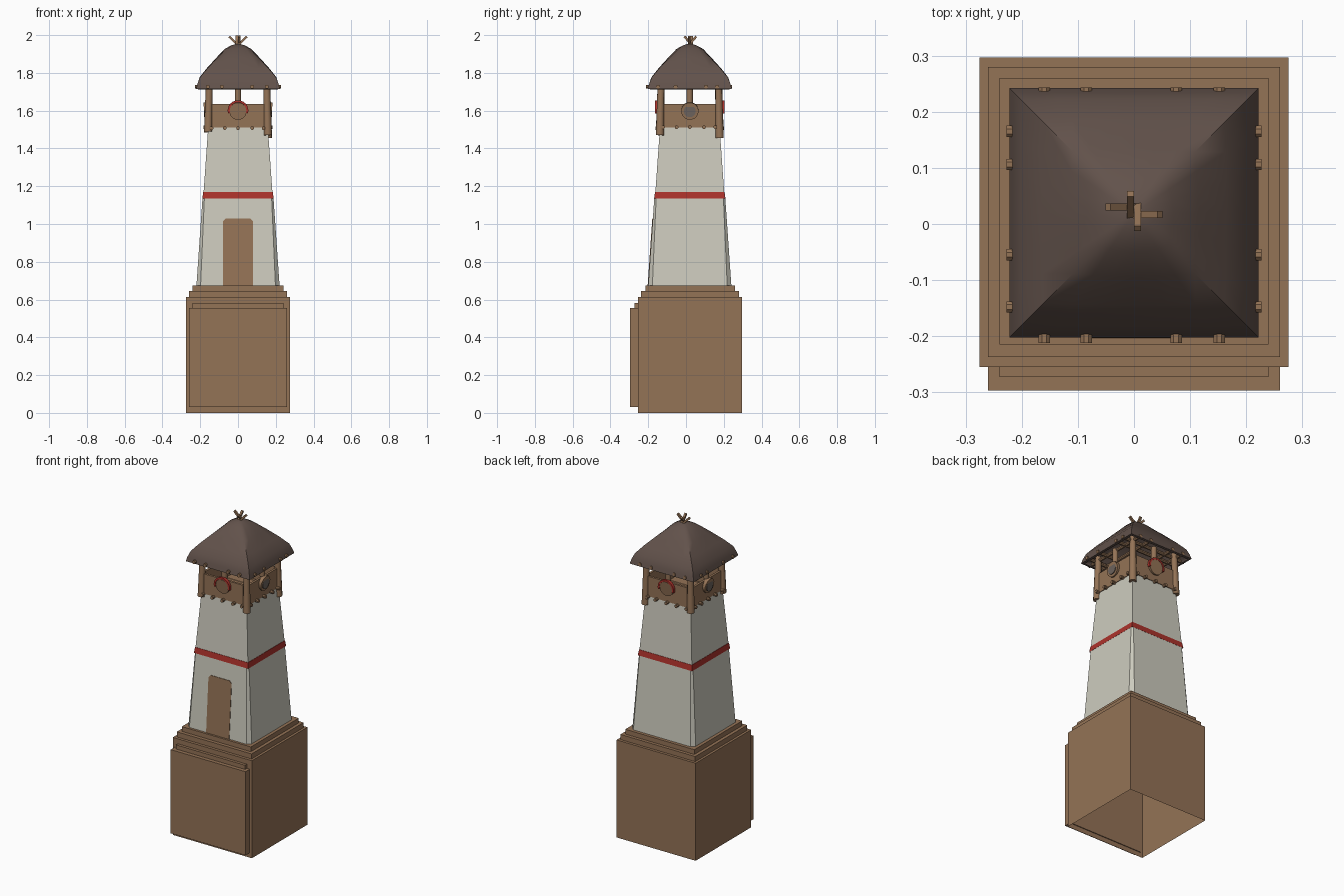
import bpy, bmesh, math
from mathutils import Vector

if "Cube" in bpy.data.objects:
    bpy.data.objects.remove(bpy.data.objects["Cube"])

CY = 0.02  # tower axis sits slightly behind the origin


def mat(name, r, g, b):
    m = bpy.data.materials.new(name)
    lin = [((c / 255 + 0.055) / 1.055) ** 2.4 for c in (r, g, b)]
    m.diffuse_color = (*lin, 1)
    m.use_nodes = True
    m.node_tree.nodes["Principled BSDF"].inputs["Base Color"].default_value = m.diffuse_color
    return m


WOOD = mat("brown wood", 148, 115, 86)
WHITE = mat("off white plaster", 205, 203, 190)
RED = mat("red paint", 172, 50, 43)
ROOF = mat("dark roof", 98, 82, 75)
GREY = mat("grey metal", 108, 98, 92)


def finish(name, bm, m, smooth=None):
    bmesh.ops.recalc_face_normals(bm, faces=bm.faces)
    me = bpy.data.meshes.new(name)
    bm.to_mesh(me)
    bm.free()
    me.materials.append(m)
    ob = bpy.data.objects.new(name, me)
    bpy.context.collection.objects.link(ob)
    if smooth:
        bpy.ops.object.select_all(action='DESELECT')
        ob.select_set(True)
        bpy.context.view_layer.objects.active = ob
        bpy.ops.object.shade_smooth_by_angle(angle=math.radians(smooth))
    return ob


def loft(name, loops, m, bottom=True, top=True, smooth=None):
    bm = bmesh.new()
    rings = [[bm.verts.new(p) for p in lp] for lp in loops]
    n = len(rings[0])
    for a, b in zip(rings, rings[1:]):
        for i in range(n):
            j = (i + 1) % n
            bm.faces.new((a[i], a[j], b[j], b[i]))
    if bottom:
        bm.faces.new(rings[0])
    if top:
        bm.faces.new(rings[-1])
    return finish(name, bm, m, smooth)


def rect(x0, x1, y0, y1, z):
    return [(x0, y0, z), (x1, y0, z), (x1, y1, z), (x0, y1, z)]


def box(name, x0, x1, y0, y1, z0, z1, m, bottom=True):
    return loft(name, [rect(x0, x1, y0, y1, z0), rect(x0, x1, y0, y1, z1)], m, bottom)


def square(h, z, c=0.0):
    """Square ring about the tower axis, with optional corner chamfer c."""
    if c == 0:
        return rect(-h, h, CY - h, CY + h, z)
    k = h - c
    return [(x, y + CY, z) for x, y in ((-k, -h), (k, -h), (h, -k), (h, k),
                                        (k, h), (-k, h), (-h, k), (-h, -k))]


def rod(name, p, q, r, m=WOOD, sides=10, r2=None):
    p, q = Vector(p), Vector(q)
    rot = (q - p).to_track_quat('Z', 'Y')
    ring = lambda c, s: [c + rot @ Vector((s * math.cos(t), s * math.sin(t), 0)) for t in
                         (math.tau * (i + 0.5) / sides for i in range(sides))]
    return loft(name, [ring(p, r), ring(q, r2 or r)], m, smooth=40 if sides > 6 else None)


# stepped base, open underneath
tiers = [(.275, -.255, .297, 0), (.275, -.255, .297, .613), (.26, -.237, .28, .613),
         (.26, -.237, .28, .645), (.24, -.215, .26, .645), (.24, -.215, .26, .675)]
loft("stepped_base", [rect(-x, x, a, b, z) for x, a, b, z in tiers], WOOD, bottom=False)
box("front_panel", -.26, .26, -.297, -.25, .03, .556, WOOD)
box("front_panel_step", -.24, .24, -.273, -.25, .556, .582, WOOD)

# tower body and stripe
loft("lower_tower", [square(.22, .675, .022), square(.188, 1.137, .01)], WHITE)
loft("red_stripe", [square(.189, 1.135), square(.184, 1.17)], RED)
loft("upper_tower", [square(.182, 1.17), square(.158, 1.51)], WHITE)

# door plate lying on the sloping front wall
door = [(-.08, .675), (.08, .675), (.08, 1.015), (.065, 1.03), (-.065, 1.03), (-.08, 1.015)]
wall_y = lambda z: CY - .22 + .032 * (z - .675) / .462
loft("door", [[(x, wall_y(z) - d, z) for x, z in door] for d in (-.003, .003)], WOOD)

# lookout floor and parapet
box("lookout_floor", -.155, .155, CY - .155, CY + .155, 1.505, 1.52, WOOD)
H = .162
for s, n in ((-1, "front"), (1, "back")):
    y0, y1 = sorted((CY + s * H, CY + s * (H - .014)))
    box(n + "_parapet", -H, H, y0, y1, 1.51, 1.635, WOOD)
for s, n in ((-1, "left"), (1, "right")):
    x0, x1 = sorted((s * H, s * (H - .014)))
    box(n + "_parapet", x0, x1, CY - H + .014, CY + H - .014, 1.51, 1.635, WOOD)

# corner posts, slightly uneven
for x, y, z in ((-1, -1, 1.49), (1, -1, 1.47), (1, 1, 1.455), (-1, 1, 1.485)):
    rod("corner_post", (x * .158, CY + y * .158, z), (x * .152, CY + y * .152, 1.75), .022, r2=.018)

# floor joist ends poking out under the parapet
for t in (-.14, -.07, 0, .075, .135):
    rod("floor_joist", (t, CY - .182, 1.508), (t, CY + .182, 1.508), .010, sides=8)
    rod("floor_joist", (-.182, CY + t, 1.513), (.182, CY + t, 1.513), .010, sides=8)

# crossing roof rafters
for x in (-.16, -.085, .075, .152):
    rod("rafter", (x, -.212, 1.727), (x, .243, 1.727), .011, sides=8)
for y in (-.148, -.055, .106, .165):
    rod("rafter", (-.227, y, 1.727), (.227, y, 1.727), .011, sides=8)

# hanging discs on the four sides, rimmed red at front and back
for k in range(4):
    a = k * math.pi / 2
    out = Vector((math.sin(a), -math.cos(a), 0))
    side = Vector((math.cos(a), math.sin(a), 0))
    at = lambda u, d, z: Vector((0, CY, z)) + out * d + side * u
    rod("disc_hanger", at(0, .155, 1.64), at(0, .155, 1.735), .017)
    rod("hanging_disc", at(0, .155, 1.60), at(0, .178, 1.597), .046, sides=16)
    if k % 2 == 0:
        loops = []
        for i in range(15):
            t = math.radians(-15 + 210 * i / 14)
            loops.append([at(r * math.cos(t), d, 1.60 + r * math.sin(t))
                          for r, d in ((.044, .166), (.055, .166), (.055, .183), (.044, .183))])
        loft("red_rim", loops, RED)
    else:
        rod("grey_disc_face", at(0, .176, 1.597), at(0, .181, 1.597), .032, GREY, 16)


# curved roof: square eave blending into a rounded crown
def roof_ring(h, z, rnd):
    pts = []
    for i in range(24):
        e, f = divmod(i, 6)
        u = -1 + f / 3
        x, y = ((u, -1), (1, u), (-u, 1), (-1, -u))[e]
        s = (1 - rnd) + rnd / math.hypot(x, y)
        pts.append((h * x * s, CY + h * y * s, z))
    return pts


roof = [(.015, 1.90, 1), (.20, 1.735, 0), (.208, 1.713, 0), (.222, 1.715, 0), (.215, 1.742, 0),
        (.203, 1.777, .03), (.165, 1.825, .08), (.115, 1.880, .2), (.07, 1.927, .5),
        (.035, 1.946, .9), (.008, 1.954, 1)]
loft("roof", [roof_ring(*r) for r in roof], ROOF, smooth=55)

# crossed sticks at the peak
for p, q in (((.012, .03, 1.935), (-.046, .03, 1.992)), ((-.012, .017, 1.935), (.046, .017, 1.992)),
             ((-.006, .004, 1.935), (-.006, .054, 1.993)), ((.006, .042, 1.935), (.006, -.008, 1.993))):
    rod("peak_stick", p, q, .009, sides=4)
